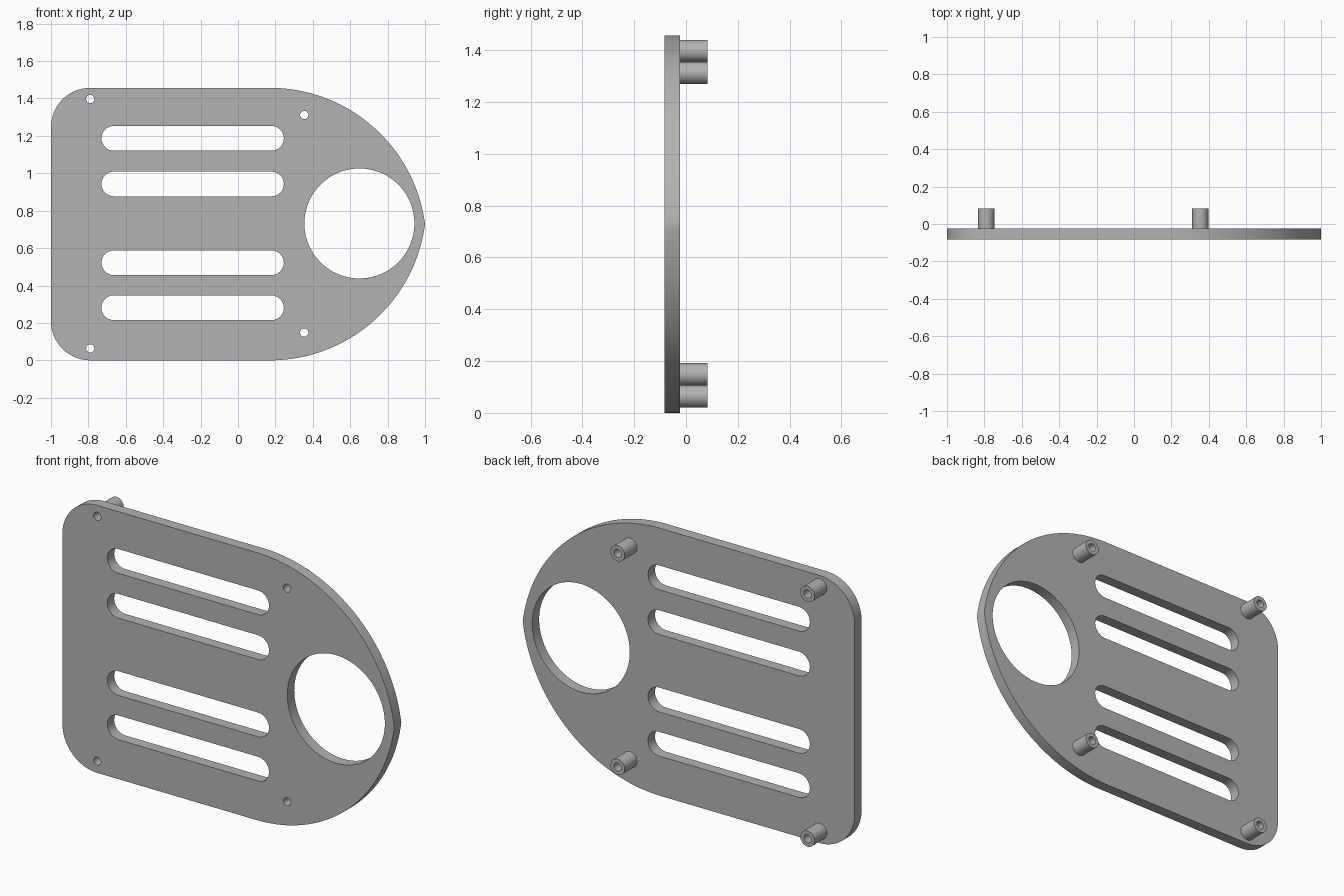
import bpy, bmesh
from math import sin, cos, pi, radians, atan2

cube = bpy.data.objects.get("Cube")
if cube:
    bpy.data.objects.remove(cube, do_unlink=True)

grey = bpy.data.materials.new("plain grey")
grey.use_nodes = True
colour = (0.45, 0.45, 0.45, 1)
grey.diffuse_color = colour
grey.node_tree.nodes["Principled BSDF"].inputs["Base Color"].default_value = colour

HEIGHT = 1.457
MID = HEIGHT / 2
FRONT, FACE, BACK = -0.083, -0.023, 0.083
HOLE = 0.022


def arc(x, z, r, start, end, steps):
    angles = [start + (end - start) * i / steps for i in range(steps + 1)]
    return [(x + r * cos(a), z + r * sin(a)) for a in angles]


def circle(x, z, r, steps=48):
    return arc(x, z, r, 0, 2 * pi, steps)[:-1]


def slot(x0, x1, z, r):
    return arc(x1 - r, z, r, -pi / 2, pi / 2, 16) + arc(x0 + r, z, r, pi / 2, 3 * pi / 2, 16)


def extrude_profile(name, loops, y0, y1):
    """Fill the first loop, cut the others out of it, and extrude from y0 to y1."""
    curve = bpy.data.curves.new(name, "CURVE")
    curve.dimensions = "2D"
    curve.fill_mode = "BOTH"
    curve.extrude = (y1 - y0) / 2
    for loop in loops:
        spline = curve.splines.new("POLY")
        spline.points.add(len(loop) - 1)
        for point, (x, z) in zip(spline.points, loop):
            point.co = (x, z, 0, 1)
        spline.use_cyclic_u = True
    helper = bpy.data.objects.new(name + "_profile", curve)
    bpy.context.collection.objects.link(helper)
    bpy.context.view_layer.update()
    graph = bpy.context.evaluated_depsgraph_get()
    mesh = bpy.data.meshes.new_from_object(helper.evaluated_get(graph))
    bpy.data.objects.remove(helper, do_unlink=True)

    # Weld the caps to the walls
    bm = bmesh.new()
    bm.from_mesh(mesh)
    bmesh.ops.remove_doubles(bm, verts=bm.verts, dist=1e-5)
    bmesh.ops.recalc_face_normals(bm, faces=bm.faces)
    bm.to_mesh(mesh)
    bm.free()

    obj = bpy.data.objects.new(name, mesh)
    bpy.context.collection.objects.link(obj)
    obj.rotation_euler.x = pi / 2
    obj.location.y = (y0 + y1) / 2
    mesh.materials.clear()
    mesh.materials.append(grey)
    bpy.ops.object.select_all(action="DESELECT")
    obj.select_set(True)
    bpy.context.view_layer.objects.active = obj
    bpy.ops.object.shade_smooth_by_angle(angle=radians(30))
    return obj


# Plate outline: rounded left corners, two large arcs meeting in a shallow point
corner = 0.21
nose_x = 0.17
reach = 1 - nose_x
nose_r = (reach ** 2 + MID ** 2) / (2 * MID)
tip = atan2(nose_r - MID, reach)
outline = (
    arc(nose_x, nose_r, nose_r, -pi / 2, -tip, 40)
    + arc(nose_x, HEIGHT - nose_r, nose_r, tip, pi / 2, 40)[1:]
    + arc(corner - 1, HEIGHT - corner, corner, pi / 2, pi, 16)
    + arc(corner - 1, corner, corner, pi, 3 * pi / 2, 16)
)

# Openings: four slots, one large round hole and the screw holes
posts = {
    "upper_right_standoff": (-0.79, 1.397),
    "lower_right_standoff": (-0.79, 0.064),
    "upper_left_standoff": (0.354, 1.312),
    "lower_left_standoff": (0.354, 0.149),
}
slots = [slot(-0.73, 0.245, z, 0.066) for z in (1.187, 0.943, 0.522, 0.281)]
large_hole = circle(0.649, 0.732, 0.294, 96)
screw_holes = [circle(x, z, HOLE, 32) for x, z in posts.values()]
extrude_profile("base_plate", [outline, large_hole] + slots + screw_holes, FRONT, FACE)

# Hollow standoffs on the back
for name, (x, z) in posts.items():
    extrude_profile(name, [circle(x, z, 0.043, 32), circle(x, z, HOLE, 32)], FACE, BACK)
